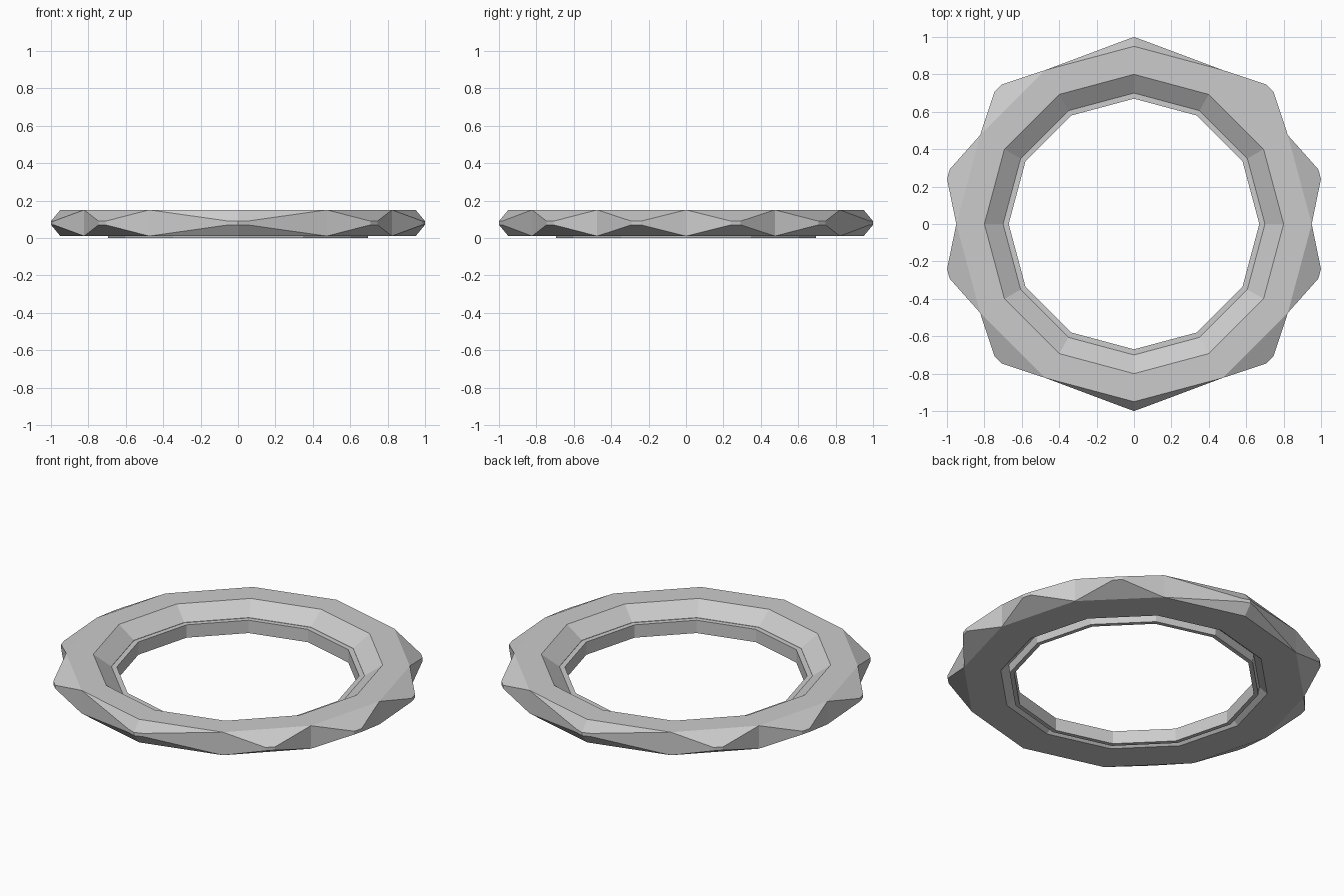
import bpy, bmesh
from math import cos, sin, radians

if "Cube" in bpy.data.objects:
    bpy.data.objects.remove(bpy.data.objects["Cube"])

SIDES = 12

def polar(r, deg, z):
    a = radians(deg)
    return (r * cos(a), r * sin(a), z)

def add_rings(bm, profile):
    """One 12-sided loop of vertices per (radius, z) profile point."""
    return [[bm.verts.new(polar(r, 30 * i, z)) for i in range(SIDES)] for r, z in profile]

def bridge(bm, a, b):
    for i in range(SIDES):
        j = (i + 1) % SIDES
        bm.faces.new((a[i], a[j], b[j], b[i]))

def finish(bm, name):
    bmesh.ops.remove_doubles(bm, verts=bm.verts, dist=0.0005)
    bmesh.ops.recalc_face_normals(bm, faces=bm.faces)
    me = bpy.data.meshes.new(name)
    bm.to_mesh(me)
    bm.free()
    ob = bpy.data.objects.new(name, me)
    bpy.context.collection.objects.link(ob)
    return ob

# faceted outer ring: outer top edge, funnel inside, underside groove, outer bottom edge
bm = bmesh.new()
rings = add_rings(bm, [(0.95, 0.15), (0.80, 0.15), (0.70, 0.08),
                       (0.70, 0.05), (0.745, 0.01), (0.95, 0.01)])
for a, b in zip(rings, rings[1:]):
    bridge(bm, a, b)

# blunt pointed tooth on every side; the two beside each y axis end lean together
def tip_points(i):
    mid = 30 * i + 15
    if i in (2, 3, 8, 9):
        sx = 1 if cos(radians(mid)) > 0 else -1
        sy = 1 if sin(radians(mid)) > 0 else -1
        pts = [(sx * 0.05, sy * 0.982), (0.0, sy * 1.0)]
        return pts if i in (2, 8) else pts[::-1]
    return [polar(1.028, mid + d, 0)[:2] for d in (-1.5, 1.5)]

top, bottom = rings[0], rings[-1]
for i in range(SIDES):
    j = (i + 1) % SIDES
    (ax, ay), (bx, by) = tip_points(i)
    at, ab = bm.verts.new((ax, ay, 0.09)), bm.verts.new((ax, ay, 0.07))
    bt, bb = bm.verts.new((bx, by, 0.09)), bm.verts.new((bx, by, 0.07))
    bm.faces.new((at, ab, bb, bt))
    bm.faces.new((top[i], at, bt, top[j]))
    bm.faces.new((bottom[j], bb, ab, bottom[i]))
    # side facets, left out where the two leaning teeth join at the y axis
    if i not in (3, 9):
        bm.faces.new((top[i], bottom[i], ab, at))
    if i not in (2, 8):
        bm.faces.new((top[j], bt, bb, bottom[j]))
finish(bm, "faceted_ring")

# thin inner band standing on the ground
bm = bmesh.new()
band = add_rings(bm, [(0.67, 0.0), (0.695, 0.0), (0.705, 0.078), (0.67, 0.078)])
for a, b in zip(band, band[1:] + band[:1]):
    bridge(bm, a, b)
finish(bm, "inner_band")
